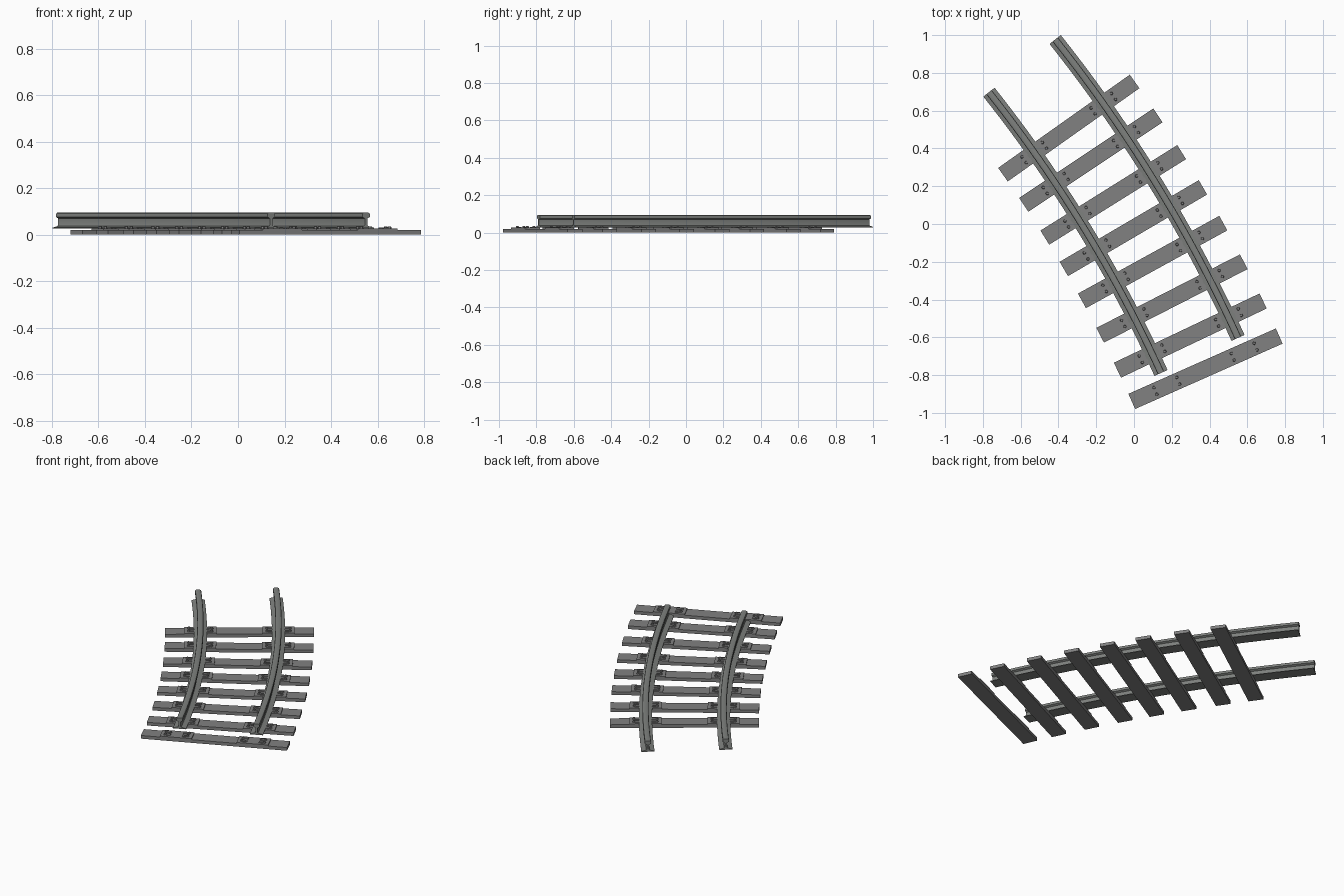
import bpy, bmesh, math
from mathutils import Matrix, Vector

cube = bpy.data.objects.get("Cube")
if cube:
    bpy.data.objects.remove(cube, do_unlink=True)


def material(name, rgb):
    m = bpy.data.materials.new(name)
    m.use_nodes = True
    m.diffuse_color = (*rgb, 1)
    m.node_tree.nodes["Principled BSDF"].inputs["Base Color"].default_value = (*rgb, 1)
    return m


GREY = material("sleeper grey", (0.22, 0.22, 0.22))
STEEL = material("rail steel", (0.21, 0.22, 0.21))

# Track curve: centre of the bend, mid radius and half gauge
CENTRE = Vector((-6.366, -3.755, 0))
RADIUS = 7.377
HALF_GAUGE = 0.224
RAIL_ARC = (24.5, 38.5)
SLEEPER_ANGLES = (23.9, 25.4, 27.1, 28.8, 30.4, 32.0, 33.7, 35.3)


def track_frame(degrees):
    """Local x points outward across the track, y runs along it."""
    turn = Matrix.Rotation(math.radians(degrees), 4, 'Z')
    return Matrix.Translation(CENTRE) @ turn @ Matrix.Translation((RADIUS, 0, 0))


def finish(name, bm, mat, smooth=False):
    bmesh.ops.recalc_face_normals(bm, faces=bm.faces)
    mesh = bpy.data.meshes.new(name)
    bm.to_mesh(mesh)
    bm.free()
    mesh.materials.append(mat)
    ob = bpy.data.objects.new(name, mesh)
    bpy.context.collection.objects.link(ob)
    if smooth:
        bpy.ops.object.select_all(action='DESELECT')
        ob.select_set(True)
        bpy.context.view_layer.objects.active = ob
        bpy.ops.object.shade_smooth_by_angle(angle=math.radians(35))
    return ob


def add_box(bm, frame, x, y, z0, z1, size_x, size_y):
    place = Matrix.Translation((x, y, (z0 + z1) / 2))
    scale = Matrix.Diagonal((size_x, size_y, z1 - z0, 1))
    bmesh.ops.create_cube(bm, size=1, matrix=frame @ place @ scale)


# Rails: half of the flat-bottomed section, mirrored and swept along the arc
half = [(0.038, 0.026), (0.038, 0.030), (0.010, 0.037), (0.006, 0.043),
        (0.006, 0.070), (0.018, 0.076), (0.018, 0.087), (0.016, 0.092), (0.011, 0.095)]
section = half + [(-x, z) for x, z in reversed(half)]
STEPS = 24
for name, side in (("left_rail", 1), ("right_rail", -1)):
    bm = bmesh.new()
    rings = []
    for i in range(STEPS + 1):
        frame = track_frame(RAIL_ARC[0] + (RAIL_ARC[1] - RAIL_ARC[0]) * i / STEPS)
        rings.append([bm.verts.new(frame @ Vector((side * HALF_GAUGE + x, 0, z)))
                      for x, z in section])
    n = len(section)
    for a, b in zip(rings, rings[1:]):
        for k in range(n):
            bm.faces.new((a[k], a[(k + 1) % n], b[(k + 1) % n], b[k]))
    bm.faces.new(rings[0])
    bm.faces.new(rings[-1])
    finish(name, bm, STEEL, smooth=True)

# Sleepers with a base plate, clips and bolts under each rail
for number, angle in enumerate(SLEEPER_ANGLES, 1):
    frame = track_frame(angle)
    bm = bmesh.new()
    add_box(bm, frame, 0, 0, 0, 0.020, 0.854, 0.088)
    finish(f"sleeper_{number}", bm, GREY)

    plates, clips, bolts = bmesh.new(), bmesh.new(), bmesh.new()
    for side in (-1, 1):
        rail_x = side * HALF_GAUGE
        add_box(plates, frame, rail_x, 0, 0.020, 0.026, 0.185, 0.088)
        for edge in (-1, 1):
            for y in (-0.019, 0.019):
                add_box(clips, frame, rail_x + edge * 0.047, y, 0.026, 0.031, 0.026, 0.018)
                spot = Matrix.Translation((rail_x + edge * 0.066, y, 0.031))
                bmesh.ops.create_cone(bolts, cap_ends=True, segments=6, radius1=0.009,
                                      radius2=0.007, depth=0.010, matrix=frame @ spot)
    finish(f"base_plates_{number}", plates, GREY)
    finish(f"rail_clips_{number}", clips, GREY)
    finish(f"bolts_{number}", bolts, GREY)
